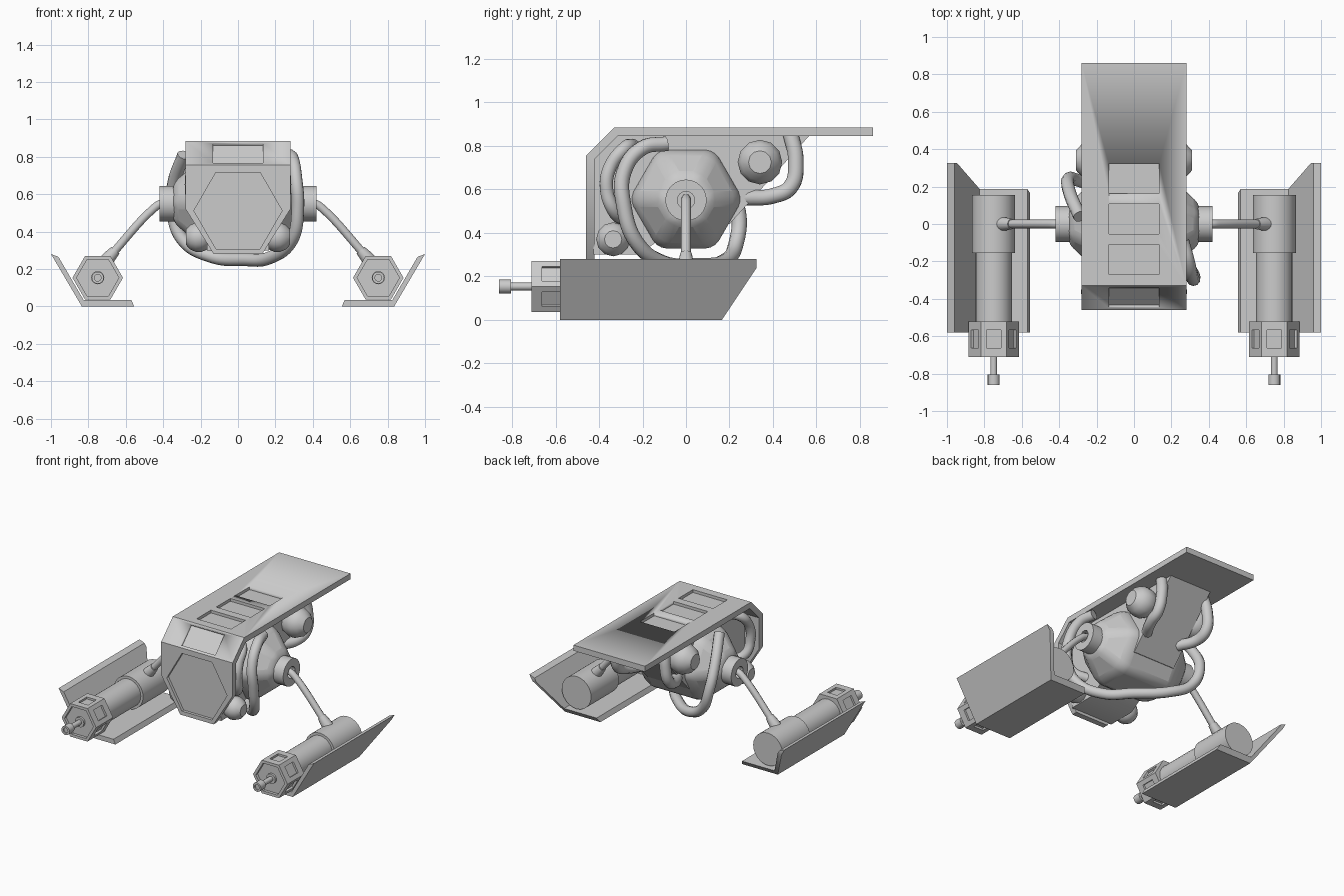
import bpy, bmesh
from math import sin, cos, pi, radians
from mathutils import Matrix, Vector

if "Cube" in bpy.data.objects:
    bpy.data.objects.remove(bpy.data.objects["Cube"])


def finish(name, bm, mirror=False, angle=35):
    """Turn a bmesh into an object, smooth below the angle, optionally mirrored."""
    bmesh.ops.recalc_face_normals(bm, faces=bm.faces)
    for f in bm.faces:
        f.smooth = True
    for e in bm.edges:
        e.smooth = len(e.link_faces) == 2 and e.calc_face_angle(0) < radians(angle)
    me = bpy.data.meshes.new(name)
    bm.to_mesh(me)
    bm.free()
    ob = bpy.data.objects.new(name, me)
    bpy.context.collection.objects.link(ob)
    if mirror:
        ob.modifiers.new("Mirror", 'MIRROR').use_mirror_merge = False
    return ob


def lathe(axis, centre, profile, segs):
    """Revolve (position along axis, radius) pairs about a line parallel to x or y."""
    bm = bmesh.new()
    rings = []
    for t, r in profile:
        ring = []
        for i in range(segs):
            a = 2 * pi * i / segs
            u, v = r * cos(a), r * sin(a)
            p = (t, u, v) if axis == 'x' else (u, t, v)
            ring.append(bm.verts.new(Vector(p) + Vector(centre)))
        rings.append(ring)
    for a, b in zip(rings, rings[1:]):
        for i in range(segs):
            j = (i + 1) % segs
            bm.faces.new((a[i], a[j], b[j], b[i]))
    bm.faces.new(rings[0])
    bm.faces.new(rings[-1])
    bmesh.ops.recalc_face_normals(bm, faces=bm.faces)
    return bm


def prism(axis, profile, lo, hi):
    """Extrude a profile along x (profile is y,z) or y (profile is x,z)."""
    bm = bmesh.new()
    vs = [bm.verts.new((lo, a, b) if axis == 'x' else (a, lo, b)) for a, b in profile]
    f = bm.faces.new(vs)
    new = bmesh.ops.extrude_face_region(bm, geom=[f])['geom']
    step = (hi - lo, 0, 0) if axis == 'x' else (0, hi - lo, 0)
    bmesh.ops.translate(bm, vec=step, verts=[g for g in new if isinstance(g, bmesh.types.BMVert)])
    bmesh.ops.recalc_face_normals(bm, faces=bm.faces)
    return bm


def slice_off(bm, point, normal):
    """Remove everything on the normal's side of a plane and close the cut."""
    geom = bm.verts[:] + bm.edges[:] + bm.faces[:]
    cut = bmesh.ops.bisect_plane(bm, geom=geom, plane_co=point, plane_no=normal, clear_outer=True)
    edges = [g for g in cut['geom_cut'] if isinstance(g, bmesh.types.BMEdge)]
    bmesh.ops.contextual_create(bm, geom=edges)


def box(size, centre, rot_x=0):
    bm = bmesh.new()
    m = Matrix.Translation(centre) @ Matrix.Rotation(rot_x, 4, 'X') @ Matrix.Diagonal((*size, 1))
    bmesh.ops.create_cube(bm, size=1, matrix=m)
    return bm


def tube(name, points, radius, mirror=False):
    """Round tube along a smooth path, converted to mesh."""
    cu = bpy.data.curves.new(name, 'CURVE')
    cu.dimensions = '3D'
    cu.bevel_depth, cu.bevel_resolution, cu.resolution_u = radius, 3, 8
    cu.use_fill_caps = True
    sp = cu.splines.new('BEZIER')
    sp.bezier_points.add(len(points) - 1)
    for bp, p in zip(sp.bezier_points, points):
        bp.co = p
        bp.handle_left_type = bp.handle_right_type = 'AUTO'
    tmp = bpy.data.objects.new(name + "_path", cu)
    bpy.context.collection.objects.link(tmp)
    bpy.context.view_layer.update()
    me = bpy.data.meshes.new_from_object(tmp.evaluated_get(bpy.context.evaluated_depsgraph_get()))
    bm = bmesh.new()
    bm.from_mesh(me)
    bmesh.ops.remove_doubles(bm, verts=bm.verts, dist=1e-5)
    bpy.data.objects.remove(tmp)
    bpy.data.meshes.remove(me)
    return finish(name, bm, mirror, 50)


# Canopy: bent plate with a tapered front panel
canopy_bm = prism('x', [(-0.46, 0.28), (-0.46, 0.755), (-0.33, 0.885), (0.86, 0.885),
                        (0.86, 0.845), (-0.313, 0.845), (-0.42, 0.738), (-0.42, 0.28)], -0.28, 0.28)
for s in (1, -1):
    slice_off(canopy_bm, (s * 0.28, 0, 0.52), (s * 0.24, 0, -0.15))
canopy = finish("canopy", canopy_bm)

# Recesses in the canopy: three on top, one on the chamfer, a hexagon in front
cutters = [box((0.27, 0.16, 0.04), (0, y, 0.885)) for y in (0.243, 0.027, -0.19)]
cutters.append(box((0.27, 0.15, 0.04), (0, -0.395, 0.82), pi / 4))
cutters.append(lathe('y', (0, 0, 0.512), [(-0.5, 0.236), (-0.44, 0.236)], 6))
cutters = [finish("canopy_cutter", bm) for bm in cutters]
for c in cutters:
    c.hide_render = True
    mod = canopy.modifiers.new("Recess", 'BOOLEAN')
    mod.operation, mod.solver, mod.object = 'DIFFERENCE', 'EXACT', c
bpy.context.view_layer.update()
cut_mesh = bpy.data.meshes.new_from_object(canopy.evaluated_get(bpy.context.evaluated_depsgraph_get()))
canopy.modifiers.clear()
canopy.data = cut_mesh
for c in cutters:
    bpy.data.objects.remove(c)

# Inner block joining canopy and core
finish("inner_block", prism('x', [(-0.425, 0.3), (-0.22, 0.3), (0.0, 0.45), (0.2, 0.44), (0.57, 0.85),
                                  (-0.31, 0.85), (-0.425, 0.738)], -0.165, 0.165))

# Hexagonal core with softened edges
core = finish("core", lathe('x', (0, 0, 0.555), [(-0.35, 0.12), (-0.2, 0.262), (0.2, 0.262), (0.35, 0.12)], 6))
bev = core.modifiers.new("Bevel", 'BEVEL')
bev.width, bev.segments, bev.limit_method = 0.04, 3, 'ANGLE'

# Side hubs with sockets
finish("hub", lathe('x', (0, 0, 0.55), [(0.3, 0.095), (0.42, 0.095), (0.42, 0.04), (0.35, 0.04)], 24), True)

# Tanks: faceted balls with flat ends
for name, c, r in (("rear_tank", (0.22, 0.34, 0.725), 0.105), ("front_tank", (0.21, -0.335, 0.37), 0.08)):
    prof = [(r * sin(radians(a)), r * cos(radians(a))) for a in (-60, -35, -12, 12, 35, 60)]
    finish(name, lathe('x', c, prof, 12), True, 29)

# Hoses
tube("under_hose", [(0.26, -0.09, 0.81), (0.29, -0.2, 0.79), (0.31, -0.285, 0.68), (0.32, -0.285, 0.52),
                    (0.29, -0.23, 0.36), (0.17, -0.1, 0.26), (0.04, 0.04, 0.25), (-0.15, 0.18, 0.27),
                    (-0.29, 0.23, 0.35), (-0.35, 0.24, 0.5), (-0.345, 0.17, 0.65), (-0.29, 0.04, 0.81)], 0.035)
tube("front_hose", [(0.15, -0.24, 0.8), (0.23, -0.28, 0.79), (0.25, -0.35, 0.7), (0.25, -0.365, 0.6),
                    (0.23, -0.33, 0.5), (0.14, -0.28, 0.46)], 0.032, True)
tube("rear_hose", [(0.17, 0.48, 0.86), (0.19, 0.505, 0.73), (0.2, 0.48, 0.61), (0.19, 0.4, 0.57),
                   (0.13, 0.28, 0.56)], 0.037, True)

# Bent arms and their sockets
tube("arm", [(0.33, 0, 0.555), (0.41, 0, 0.55), (0.455, 0, 0.52), (0.7, 0, 0.25)], 0.023, True)
socket = lathe('x', (0, 0, 0), [(0, 0.028), (0.055, 0.036), (0.13, 0.036)], 16)
bmesh.ops.transform(socket, verts=socket.verts,
                    matrix=Matrix.Translation((0.655, 0, 0.3)) @ Matrix.Rotation(radians(48), 4, 'Y'))
finish("arm_socket", socket, True)

# Pod barrels and nozzle
POD = (0.75, 0, 0.153)
finish("pod_barrel", lathe('y', POD, [(-0.54, 0.097), (-0.155, 0.097), (-0.155, 0.115), (0.155, 0.115)], 24), True)
finish("nozzle", lathe('y', POD, [(-0.85, 0.018), (-0.86, 0.018), (-0.86, 0.032), (-0.805, 0.032),
                                  (-0.805, 0.018), (-0.68, 0.018)], 16), True)
finish("nozzle_base", lathe('y', POD, [(-0.705, 0.035), (-0.68, 0.035)], 16), True)

# Hexagonal pod head with a window sunk in each side
head = lathe('y', POD, [(-0.69, 0.113), (-0.71, 0.113), (-0.71, 0.135), (-0.52, 0.135)], 6)
sides = [f for f in head.faces if abs(f.normal.y) < 0.1 and f.calc_area() > 0.015]
bmesh.ops.inset_individual(head, faces=sides, thickness=0.03)
for f in sides:
    mid = f.calc_center_median()
    along = Vector((0, 1, 0))
    across = f.normal.cross(along)
    for v in f.verts:
        d = v.co - mid
        v.co = mid + along * (0.047 if d.dot(along) > 0 else -0.047) + across * (0.038 if d.dot(across) > 0 else -0.038)
bmesh.ops.inset_individual(head, faces=sides, thickness=0.0, depth=-0.014)
finish("pod_head", head, True)

# Skid plates with a raised outer wing and slanted tail
skid = prism('y', [(0.555, 0), (0.835, 0), (1.0, 0.28), (0.96, 0.265), (0.825, 0.033), (0.57, 0.033)], -0.58, 0.325)
slice_off(skid, (0, 0.165, 0), (0, 0.24, -0.16))
finish("skid_plate", skid, True)
